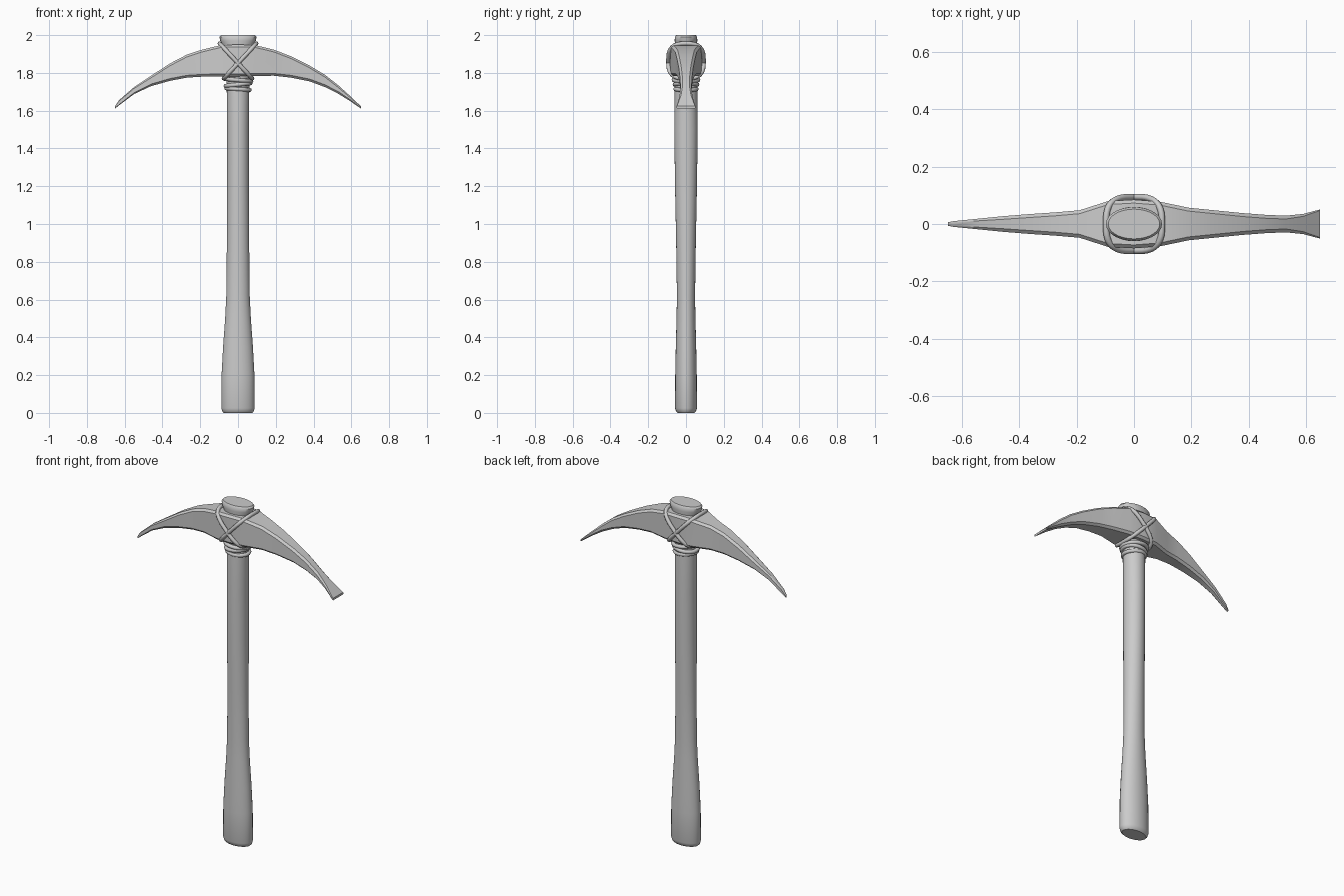
import bpy
import bmesh
from math import cos, sin, pi, radians, copysign
from mathutils import Vector, Matrix

if "Cube" in bpy.data.objects:
    bpy.data.objects.remove(bpy.data.objects["Cube"], do_unlink=True)

GREY = (0.6, 0.6, 0.6, 1.0)
grey = bpy.data.materials.new("plain grey")
grey.use_nodes = True
grey.diffuse_color = GREY
grey.node_tree.nodes["Principled BSDF"].inputs["Base Color"].default_value = GREY


def finish(obj, angle):
    """Give an object the material and smooth shading that keeps hard edges."""
    obj.data.materials.clear()
    obj.data.materials.append(grey)
    bpy.ops.object.select_all(action="DESELECT")
    obj.select_set(True)
    bpy.context.view_layer.objects.active = obj
    bpy.ops.object.shade_smooth_by_angle(angle=radians(angle))


def loft(name, sections, angle):
    """Skin a closed tube through a list of cross-sections."""
    bm = bmesh.new()
    rings = [[bm.verts.new(p) for p in section] for section in sections]
    count = len(rings[0])
    for a, b in zip(rings, rings[1:]):
        for i in range(count):
            j = (i + 1) % count
            bm.faces.new((a[i], a[j], b[j], b[i]))
    bm.faces.new(rings[0][::-1])
    bm.faces.new(rings[-1])
    bmesh.ops.recalc_face_normals(bm, faces=bm.faces)
    mesh = bpy.data.meshes.new(name)
    bm.to_mesh(mesh)
    bm.free()
    obj = bpy.data.objects.new(name, mesh)
    bpy.context.collection.objects.link(obj)
    finish(obj, angle)


def rope(name, centre, half_x, half_y, tilt, power, thickness):
    """Make a closed rope loop: a rounded oval tilted about the y axis."""
    def oval(value):
        return copysign(abs(value) ** (2 / power), value)

    steps = 40
    turn = Matrix.Rotation(tilt, 3, "Y")
    curve = bpy.data.curves.new(name, "CURVE")
    curve.dimensions = "3D"
    curve.bevel_depth = thickness
    curve.bevel_resolution = 2
    spline = curve.splines.new("POLY")
    spline.points.add(steps - 1)
    spline.use_cyclic_u = True
    for i, point in enumerate(spline.points):
        a = 2 * pi * i / steps
        flat = Vector((half_x * oval(cos(a)), half_y * oval(sin(a)), 0))
        point.co = (*(Vector(centre) + turn @ flat), 1)
    obj = bpy.data.objects.new(name, curve)
    bpy.context.collection.objects.link(obj)
    bpy.ops.object.select_all(action="DESELECT")
    obj.select_set(True)
    bpy.context.view_layer.objects.active = obj
    bpy.ops.object.convert(target="MESH")
    finish(bpy.context.view_layer.objects.active, 60)


# Handle: oval sections as height, half width, half depth
handle_profile = [
    (0, .075, .045), (.008, .083, .053), (.025, .088, .058), (.2, .087, .057),
    (.35, .079, .054), (.5, .068, .05), (.62, .062, .048), (.9, .059, .052),
    (1.2, .058, .058), (1.5, .058, .062), (1.75, .06, .06), (1.9, .064, .054),
    (1.94, .078, .056), (1.97, .094, .06), (1.99, .098, .059), (2, .09, .052),
]
SIDES = 28
loft("handle", [[(rx * cos(2 * pi * i / SIDES), ry * sin(2 * pi * i / SIDES), z)
                 for i in range(SIDES)] for z, rx, ry in handle_profile], 40)

# Head: spike on one end, chisel on the other, as x, top, bottom, half width
head_profile = [
    (-.65, 1.625, 1.612, .006), (-.63, 1.655, 1.628, .01),
    (-.55, 1.725, 1.688, .018), (-.46, 1.785, 1.73, .027),
    (-.36, 1.85, 1.758, .035), (-.27, 1.897, 1.775, .041),
    (-.19, 1.923, 1.78, .048), (-.09, 1.947, 1.782, .08),
    (0, 1.95, 1.782, .085), (.09, 1.947, 1.784, .078),
    (.19, 1.923, 1.785, .057), (.28, 1.888, 1.775, .048),
    (.38, 1.838, 1.755, .038), (.46, 1.79, 1.725, .032),
    (.53, 1.735, 1.69, .029), (.59, 1.681, 1.653, .035),
    (.65, 1.624, 1.612, .051),
]


def head_section(x, top, low, w):
    """Rectangle with chamfered corners."""
    c = min(.012, .3 * (top - low), .4 * w)
    half = [(w - c, top), (w, top - c), (w, low + c), (w - c, low)]
    return [(x, y, z) for y, z in half] + [(x, -y, z) for y, z in half[::-1]]


loft("pick_head", [head_section(*row) for row in head_profile], 30)

# Crossed lashing around the head
for side, sign in (("left", 1), ("right", -1)):
    rope("cross_lashing_" + side, (sign * .011, 0, 1.863),
         .127, .094, sign * -radians(47), 2.9, .011)

# Rope wraps under the head
for i, (z, radius, tilt) in enumerate([(1.762, .071, 5), (1.738, .066, -6),
                                       (1.714, .062, 4)]):
    rope("rope_wrap_" + str(i + 1), (0, 0, z), radius, radius - .006,
         radians(tilt), 2, .011)
